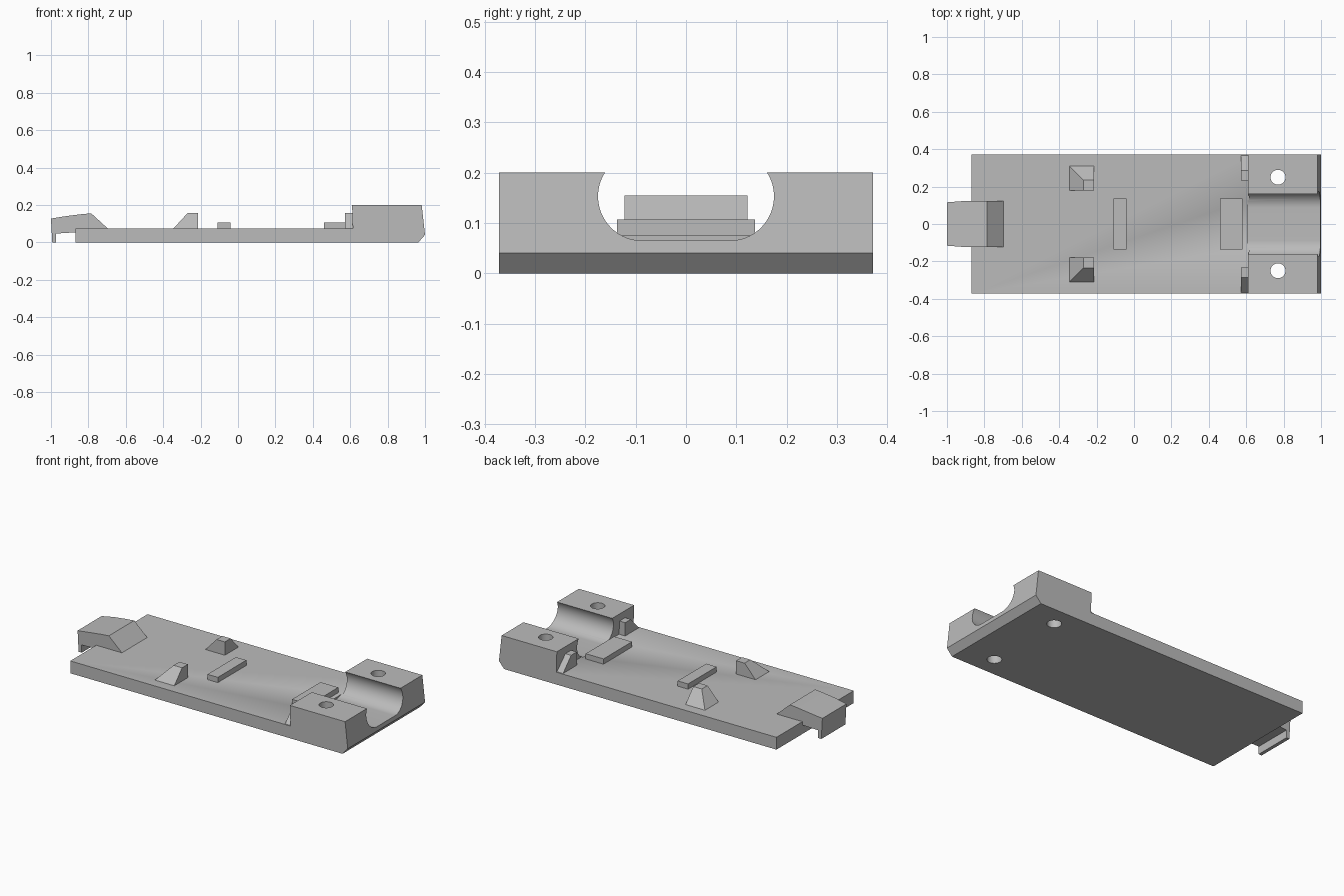
import bpy, bmesh, math
from mathutils import Vector

if "Cube" in bpy.data.objects:
    bpy.data.objects.remove(bpy.data.objects["Cube"])

grey = bpy.data.materials.new("plain grey")
grey.diffuse_color = (0.5, 0.5, 0.5, 1)
grey.use_nodes = True
grey.node_tree.nodes["Principled BSDF"].inputs["Base Color"].default_value = grey.diffuse_color
TOP = 0.075          # top of the base plate


def make(name, bm):
    bmesh.ops.recalc_face_normals(bm, faces=bm.faces)
    me = bpy.data.meshes.new(name)
    bm.to_mesh(me)
    bm.free()
    me.materials.append(grey)
    ob = bpy.data.objects.new(name, me)
    bpy.context.collection.objects.link(ob)
    return ob


def prism(name, points, direction):
    """Extrude a closed outline of 3D points along a direction."""
    bm = bmesh.new()
    face = bm.faces.new([bm.verts.new(p) for p in points])
    ext = bmesh.ops.extrude_face_region(bm, geom=[face])
    verts = [g for g in ext["geom"] if isinstance(g, bmesh.types.BMVert)]
    bmesh.ops.translate(bm, verts=verts, vec=Vector(direction))
    return make(name, bm)


def frustum(name, base, top, z0, z1):
    """Solid between two rectangles given as (x0, x1, y0, y1)."""
    bm = bmesh.new()
    rings = []
    for (x0, x1, y0, y1), z in ((base, z0), (top, z1)):
        rings.append([bm.verts.new(p) for p in
                      ((x0, y0, z), (x1, y0, z), (x1, y1, z), (x0, y1, z))])
    a, b = rings
    bm.faces.new(a)
    bm.faces.new(b)
    for i in range(4):
        j = (i + 1) % 4
        bm.faces.new((a[i], a[j], b[j], b[i]))
    return make(name, bm)


def mirrored(rect, side):
    x0, x1, y0, y1 = rect
    return (x0, x1, y0 * side, y1 * side)


# Base plate with raised end block, one side profile
profile = [(-0.87, 0), (0.965, 0), (1.0, 0.04), (0.982, 0.2),
           (0.61, 0.2), (0.614, TOP), (-0.87, TOP)]
body = prism("base_plate_and_block", [(x, -0.372, z) for x, z in profile], (0, 0.744, 0))

# Rounded channel through the block
r, cy, cz = 0.088, 0.087, 0.153
channel = []
for i in range(25):
    a = math.radians(33 - 123 * i / 24)
    channel.append((cy + r * math.cos(a), cz + r * math.sin(a)))
channel = [(0.161, 0.3)] + channel
channel += [(-y, z) for y, z in reversed(channel)]
cutters = [prism("channel_cutter", [(0.606, y, z) for y, z in channel], (0.6, 0, 0))]

# Screw holes through the block
for side in (1, -1):
    ring = [(0.77 + 0.04 * math.cos(t * math.tau / 40),
             side * 0.25 + 0.04 * math.sin(t * math.tau / 40), -0.1) for t in range(40)]
    cutters.append(prism("hole_cutter", ring, (0, 0, 0.5)))

bpy.context.view_layer.objects.active = body
for c in cutters:
    m = body.modifiers.new("cut", 'BOOLEAN')
    m.operation, m.solver, m.object = 'DIFFERENCE', 'EXACT', c
    bpy.ops.object.modifier_apply(modifier=m.name)
    bpy.data.objects.remove(c)
bpy.ops.object.select_all(action='DESELECT')
body.select_set(True)
bpy.ops.object.shade_smooth_by_angle(angle=math.radians(30))

# Hooked clip overhanging the opposite end
clip = [(-0.695, TOP - 0.002), (-0.785, 0.155), (-0.84, 0.15), (-0.92, 0.14), (-1.0, 0.127),
        (-0.993, 0), (-0.972, 0), (-0.972, 0.047), (-0.86, 0.054)]
clip_ob = prism("end_clip", [(x, -0.122, z) for x, z in clip], (0, 0.244, 0))
for v in clip_ob.data.vertices:
    if v.co.x < -0.95:
        v.co.y *= 0.95

# Flat cross bars
frustum("middle_bar", (-0.11, -0.04, -0.137, 0.137), (-0.11, -0.04, -0.137, 0.137), TOP - 0.005, 0.107)
frustum("block_bar", (0.46, 0.58, -0.137, 0.137), (0.46, 0.58, -0.137, 0.137), TOP - 0.005, 0.107)

# Wedge pegs and support ribs on both sides
for side, label in ((1, "back"), (-1, "front")):
    frustum(label + "_corner_peg", mirrored((-0.345, -0.213, 0.178, 0.31), side),
            mirrored((-0.27, -0.213, 0.178, 0.234), side), TOP - 0.001, 0.156)
    frustum(label + "_block_rib", mirrored((0.573, 0.615, 0.233, 0.366), side),
            mirrored((0.573, 0.615, 0.233, 0.287), side), TOP - 0.001, 0.156)
